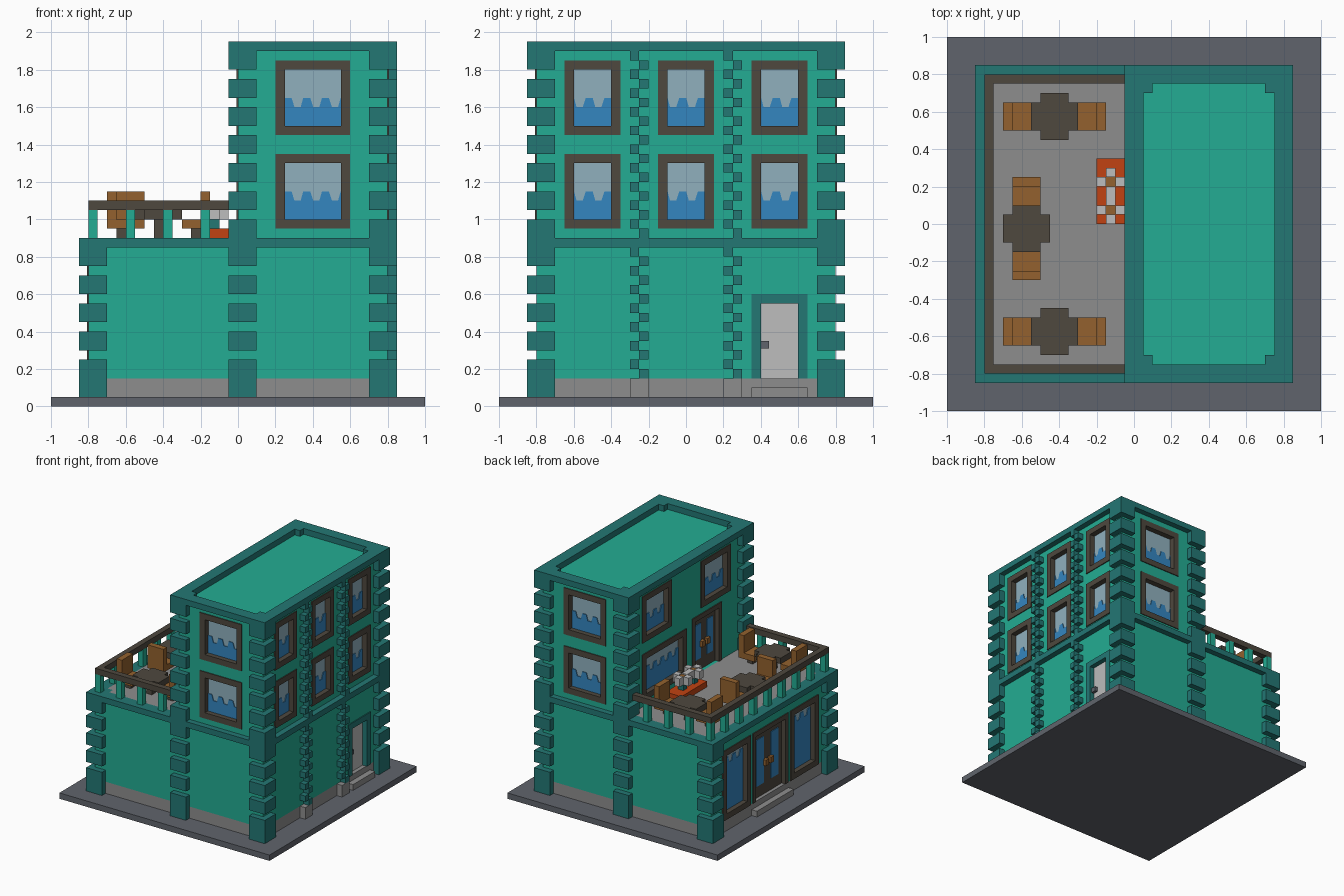
import bpy, bmesh
from mathutils import Vector

cube = bpy.data.objects.get("Cube")
if cube:
    bpy.data.objects.remove(cube, do_unlink=True)


def material(name, r, g, b):
    lin = [((c / 255 + 0.055) / 1.055) ** 2.4 for c in (r, g, b)] + [1.0]
    m = bpy.data.materials.new(name)
    m.diffuse_color = lin
    m.use_nodes = True
    m.node_tree.nodes["Principled BSDF"].inputs["Base Color"].default_value = lin
    return m


TEAL = material("teal wall", 35, 172, 147)
TRIM = material("dark teal trim", 35, 119, 116)
SLATE = material("slate paving", 96, 100, 108)
STONE = material("grey stone", 141, 141, 141)
BROWN = material("dark brown", 78, 72, 62)
GLASS = material("pale glass", 144, 176, 190)
BLUE = material("blue curtain", 52, 134, 192)
WOOD = material("chair wood", 147, 97, 46)
RED = material("orange red", 193, 66, 18)
PALE = material("light grey", 189, 189, 189)


def finish(name, mat, bm):
    bmesh.ops.recalc_face_normals(bm, faces=bm.faces)
    me = bpy.data.meshes.new(name)
    bm.to_mesh(me)
    bm.free()
    me.materials.append(mat)
    ob = bpy.data.objects.new(name, me)
    bpy.context.collection.objects.link(ob)
    return ob


def part(name, mat, boxes):
    """One object from boxes given as x0, x1, y0, y1, z0, z1."""
    bm = bmesh.new()
    for x0, x1, y0, y1, z0, z1 in boxes:
        vs = bmesh.ops.create_cube(bm, size=1)["verts"]
        for v in vs:
            v.co = Vector(((x0 + x1) / 2 + v.co.x * (x1 - x0),
                           (y0 + y1) / 2 + v.co.y * (y1 - y0),
                           (z0 + z1) / 2 + v.co.z * (z1 - z0)))
    return finish(name, mat, bm)


def ring(x0, x1, y0, y1, t, z0, z1):
    return [(x0, x1, y0, y0 + t, z0, z1), (x0, x1, y1 - t, y1, z0, z1),
            (x0, x0 + t, y0 + t, y1 - t, z0, z1), (x1 - t, x1, y0 + t, y1 - t, z0, z1)]


# Wall faces: origin, direction along the wall, outward direction
FACES = {"front": (Vector((0, -0.8, 0)), Vector((1, 0, 0)), Vector((0, -1, 0))),
         "back": (Vector((0, 0.8, 0)), Vector((1, 0, 0)), Vector((0, 1, 0))),
         "left": (Vector((0.8, 0, 0)), Vector((0, 1, 0)), Vector((1, 0, 0))),
         "terrace": (Vector((0, 0, 0)), Vector((0, 1, 0)), Vector((-1, 0, 0))),
         "shop": (Vector((-0.8, 0, 0)), Vector((0, 1, 0)), Vector((-1, 0, 0)))}


def at(face, u, d, z):
    o, a, n = FACES[face]
    return o + a * u + n * d + Vector((0, 0, z))


def wbox(face, u0, u1, d0, d1, z0, z1):
    p, q = at(face, u0, d0, z0), at(face, u1, d1, z1)
    return tuple(f(p[i], q[i]) for i in range(3) for f in (min, max))


def frame(face, u0, u1, z0, z1, t=0.05, sill=True):
    d = (-0.05, 0.008)
    bx = [wbox(face, u0, u0 + t, *d, z0, z1), wbox(face, u1 - t, u1, *d, z0, z1),
          wbox(face, u0 + t, u1 - t, *d, z1 - t, z1)]
    return bx + ([wbox(face, u0 + t, u1 - t, *d, z0, z0 + t)] if sill else [])


cuts = {"tower": [], "shop": []}


def cut(face, u0, u1, z0, z1):
    cuts["shop" if face == "shop" or z1 < 0.9 else "tower"].append(
        wbox(face, u0, u1, -0.05, 0.1, z0, z1))


def window(name, face, u0, u1, z0, z1, level=0.1):
    cut(face, u0, u1, z0, z1)
    part(name + "_frame", BROWN, frame(face, u0, u1, z0, z1))
    a, b, c, e = u0 + 0.05, u1 - 0.05, z0 + 0.05, z1 - 0.05
    part(name + "_glass", GLASS, [wbox(face, a, b, -0.05, -0.04, c, e)])
    # Scalloped curtain outline, a 0.1 repeat clipped to the opening
    pts, u = [(a, c)], a
    flip = face in ("left", "back")
    while u < b - 0.01:
        for s, h in ((0, 0.05), (0.036, 0.05), (0.052, 0), (0.085, 0), (0.099, 0.05)):
            if u + s <= b + 1e-4:
                pts.append((u + s, c + level + h))
        u += 0.1
    pts += [(b, pts[-1][1]), (b, c)]
    if flip:
        pts = [(a + b - p, z) for p, z in pts]
    bm = bmesh.new()
    f = bm.faces.new([bm.verts.new(at(face, p, -0.04, z)) for p, z in pts])
    new = bmesh.ops.extrude_face_region(bm, geom=[f])["geom"]
    bmesh.ops.translate(bm, vec=FACES[face][2] * 0.006,
                        verts=[v for v in new if isinstance(v, bmesh.types.BMVert)])
    finish(name + "_curtain", BLUE, bm)


def double_door(name, face, u0, u1, z0, z1):
    cut(face, u0, u1, z0, z1)
    part(name + "_frame", BROWN, frame(face, u0, u1, z0, z1, 0.04, False))
    part(name + "_leaves", BROWN, [wbox(face, u0, u1, -0.05, -0.03, z0, z1)])
    m, w = (u0 + u1) / 2, (u1 - u0) / 2 - 0.04
    part(name + "_panes", BLUE, [wbox(face, m + s * w / 2 - w / 4, m + s * w / 2 + w / 4,
                                      -0.03, -0.024, z0 + 0.1, z1 - 0.1) for s in (-1, 1)])
    zh = (z0 + z1) / 2 - 0.05
    part(name + "_handles", WOOD, [wbox(face, m + s * 0.035 - 0.02, m + s * 0.035 + 0.02,
                                        -0.03, 0, zh, zh + 0.05) for s in (-1, 1)])


# Ground, footing and walls
part("paving_base", SLATE, [(-1, 1, -1, 1, 0, 0.05)])
part("footing", STONE, [(-0.8, 0.8, -0.8, 0.8, 0.05, 0.15)])
lower_wall = part("lower_wall", TEAL, [(-0.8, 0.8, -0.8, 0.8, 0.15, 0.87)])
tower_wall = part("tower_wall", TEAL, [(0, 0.8, -0.8, 0.8, 0.87, 1.9)])
part("floor_band", TRIM, ring(-0.85, 0.85, -0.85, 0.85, 0.1, 0.85, 0.9))
part("roof_parapet", TRIM, ring(-0.05, 0.85, -0.85, 0.85, 0.1, 1.9, 1.95))
part("terrace_floor", STONE, [(-0.75, 0, -0.75, 0.75, 0.86, 0.9)])

# Corner stones
low = [(0.05, 0.25), (0.3, 0.4), (0.45, 0.55), (0.6, 0.7)]
high = [(0.75, 1.0)] + [(1.05 + 0.15 * i, 1.15 + 0.15 * i) for i in range(5)] + [(1.8, 1.95)]
for label, x, levels in (("terrace", -0.85, low + [(0.75, 0.9)]),
                         ("middle", -0.05, low + high), ("outer", 0.7, low + high)):
    part(label + "_corner_stones", TRIM, [(x, x + 0.15, y, y + 0.15, a, b)
                                          for y in (-0.85, 0.7) for a, b in levels])

# Toothed stone strips on the side wall
teeth = []
for c in (-0.25, 0.25):
    for start, n in ((0.15, 14), (0.9, 20)):
        for i in range(n):
            y = c if i % 2 == 0 else c - 0.05
            teeth.append((0.78, 0.85, y, y + 0.05, start + 0.05 * i, start + 0.05 * i + 0.05))
part("stone_strips", TRIM, teeth)
part("strip_feet", STONE, [(0.78, 0.85, c - 0.05, c + 0.05, 0.05, 0.15) for c in (-0.25, 0.25)])

# Windows
for floor, z in (("first", 0.95), ("second", 1.45)):
    for face in ("front", "back"):
        window(f"{face}_{floor}_window", face, 0.2, 0.6, z, z + 0.4)
    for i, c in enumerate((-0.5, 0, 0.5)):
        window(f"side_{floor}_window_{i + 1}", "left", c - 0.15, c + 0.15, z, z + 0.4)
for i, c in enumerate((-0.4, 0.4)):
    window(f"terrace_upper_window_{i + 1}", "terrace", c - 0.2, c + 0.2, 1.45, 1.85)
window("terrace_wide_window", "terrace", 0, 0.6, 0.95, 1.35, 0.15)
for i, u in enumerate((-0.65, 0.27)):
    window(f"shop_window_{i + 1}", "shop", u, u + 0.38, 0.15, 0.75, 0.4)

# Doors
double_door("shop_door", "shop", -0.24, 0.24, 0.15, 0.75)
double_door("terrace_door", "terrace", -0.48, -0.08, 0.9, 1.4)
cut("left", 0.35, 0.65, 0.15, 0.6)
part("side_door_frame", TRIM, frame("left", 0.35, 0.65, 0.15, 0.6, 0.05, False))
part("side_door", PALE, [(0.75, 0.765, 0.4, 0.6, 0.15, 0.55)])
part("side_door_knob", SLATE, [(0.765, 0.79, 0.4, 0.445, 0.31, 0.35)])
part("door_steps", STONE, [(0.79, 0.85, 0.35, 0.65, 0.05, 0.1),
                           (-0.85, -0.79, -0.25, 0.25, 0.05, 0.1)])

# Cut the openings out of the walls
for wall, key in ((lower_wall, "shop"), (tower_wall, "tower")):
    cutter = part("opening_cutter", TEAL, cuts[key])
    cutter.hide_render = True
    mod = wall.modifiers.new("openings", "BOOLEAN")
    mod.operation, mod.solver, mod.object = "DIFFERENCE", "EXACT", cutter
    bpy.context.view_layer.objects.active = wall
    bpy.ops.object.modifier_apply(modifier=mod.name)
    bpy.data.objects.remove(cutter, do_unlink=True)

# Terrace railing
part("railing_top", BROWN, [(-0.8, -0.05, -0.8, -0.75, 1.05, 1.1),
                            (-0.8, -0.05, 0.75, 0.8, 1.05, 1.1),
                            (-0.8, -0.75, -0.75, 0.75, 1.05, 1.1)])
posts = [(x, x + 0.05, y, y + 0.05, 0.9, 1.05) for x in (-0.8, -0.6, -0.4, -0.2) for y in (-0.8, 0.75)]
posts += [(-0.8, -0.75, -0.8 + 0.19375 * i, -0.75 + 0.19375 * i, 0.9, 1.05) for i in range(1, 8)]
part("railing_posts", TEAL, posts)

# Tables with two facing chairs each
for i, (cx, cy, along_x) in enumerate(((-0.425, 0.575, True), (-0.575, -0.025, False), (-0.425, -0.575, True))):
    part(f"table_{i + 1}", BROWN, [(cx - 0.125, cx + 0.125, cy - 0.075, cy + 0.075, 1.0, 1.05),
                                   (cx - 0.075, cx + 0.075, cy - 0.125, cy + 0.125, 1.0, 1.05),
                                   (cx - 0.025, cx + 0.025, cy - 0.025, cy + 0.025, 0.9, 1.0)])

    def span(s, a, b, w, z0, z1):
        p, q = sorted((s * a, s * b))
        if along_x:
            return (cx + p, cx + q, cy - w, cy + w, z0, z1)
        return (cx - w, cx + w, cy + p, cy + q, z0, z1)

    part(f"chairs_{i + 1}", WOOD, [b for s in (-1, 1) for b in (
        span(s, 0.125, 0.275, 0.075, 0.95, 1.0), span(s, 0.225, 0.275, 0.075, 1.0, 1.15))])
    part(f"chair_legs_{i + 1}", BROWN, [span(s, 0.175, 0.225, 0.025, 0.9, 0.95) for s in (-1, 1)])

# Flower planter
part("planter", RED, [(-0.2, -0.05, 0, 0.35, 0.9, 0.95)])
flowers = [(-0.125, 0.075), (-0.125, 0.225)]
part("flower_stems", TRIM, [(x - 0.025, x + 0.025, y - 0.025, y + 0.025, 0.95, 1.02) for x, y in flowers])
part("flower_petals", PALE, [(x + dx - 0.025, x + dx + 0.025, y + dy - 0.025, y + dy + 0.025, 1.0, 1.07)
                             for x, y in flowers
                             for dx, dy in ((0.05, 0), (-0.05, 0), (0, 0.05), (0, -0.05))])
part("flower_centres", WOOD, [(x - 0.025, x + 0.025, y - 0.025, y + 0.025, 1.02, 1.06) for x, y in flowers])
